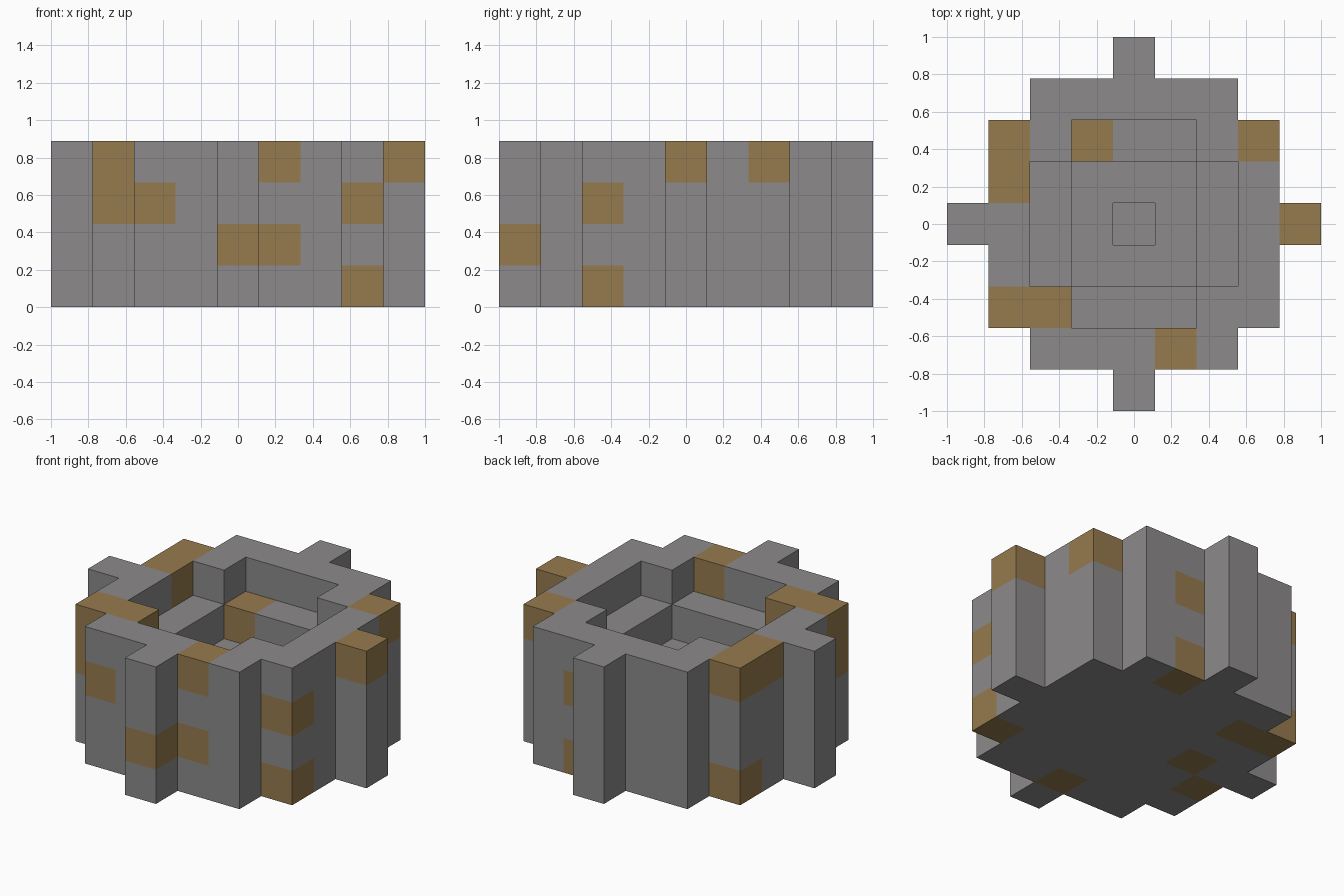
import bpy
import bmesh
from mathutils import Vector

SIZE = 9                # blocks along each side
LAYERS = 4
UNIT = 2 / SIZE         # edge of one block
MID = SIZE // 2

cube = bpy.data.objects.get("Cube")
if cube:
    bpy.data.objects.remove(cube)


def make_material(name, colour):
    mat = bpy.data.materials.new(name)
    mat.use_nodes = True
    mat.diffuse_color = colour
    node = next(n for n in mat.node_tree.nodes if n.type == "BSDF_PRINCIPLED")
    node.inputs["Base Color"].default_value = colour
    return mat


stone = make_material("grey stone", (0.265, 0.255, 0.257, 1))
ochre = make_material("ochre clay", (0.305, 0.197, 0.077, 1))


def in_outline(dx, dy):
    """Stepped round wall with a buttress in the middle of each side."""
    drum = (dx <= 3 and dy <= 2) or (dx <= 2 and dy <= 3)
    buttress = min(dx, dy) == 0 and max(dx, dy) <= MID
    return drum or buttress


def in_hollow(dx, dy, layer):
    """Stepped bowl that narrows towards the closed bottom layer."""
    if layer == 3:
        return (dx <= 2 and dy <= 1) or (dx <= 1 and dy <= 2)
    return layer > 0 and max(dx, dy) < layer


def is_solid(col, row, layer):
    dx, dy = abs(col - MID), abs(row - MID)
    return (0 <= layer < LAYERS and in_outline(dx, dy)
            and not in_hollow(dx, dy, layer))


# Ochre blocks as (column, row), grouped by layer from the bottom up
ochre_blocks = [
    {(7, 2), (4, 1), (5, 7), (2, 4), (1, 3), (1, 6), (2, 6)},
    {(4, 0), (5, 1)},
    {(1, 2), (2, 1), (7, 2), (3, 6), (5, 7)},
    {(1, 2), (2, 2), (5, 1), (8, 4), (7, 6), (1, 5), (1, 6)},
]

# Block shell: one square face wherever a block meets open space
bm = bmesh.new()
for layer in range(LAYERS):
    for row in range(SIZE):
        for col in range(SIZE):
            if not is_solid(col, row, layer):
                continue
            centre = Vector((col - MID, row - MID, layer + 0.5))
            for axis in range(3):
                for sign in (-1, 1):
                    normal = Vector((0, 0, 0))
                    normal[axis] = sign
                    step = [int(n) for n in normal]
                    if is_solid(col + step[0], row + step[1], layer + step[2]):
                        continue
                    side = Vector((0, 0, 0))
                    side[(axis + 1) % 3] = 1
                    up = normal.cross(side)
                    corners = [(centre + (normal + side * a + up * b) / 2) * UNIT
                               for a, b in ((-1, -1), (1, -1), (1, 1), (-1, 1))]
                    face = bm.faces.new([bm.verts.new(c) for c in corners])
                    face.material_index = int((col, row) in ochre_blocks[layer])

bmesh.ops.remove_doubles(bm, verts=bm.verts, dist=UNIT / 100)

mesh = bpy.data.meshes.new("stepped_stone_bowl")
bm.to_mesh(mesh)
bm.free()
mesh.materials.append(stone)
mesh.materials.append(ochre)
bowl = bpy.data.objects.new("stepped_stone_bowl", mesh)
bpy.context.collection.objects.link(bowl)
